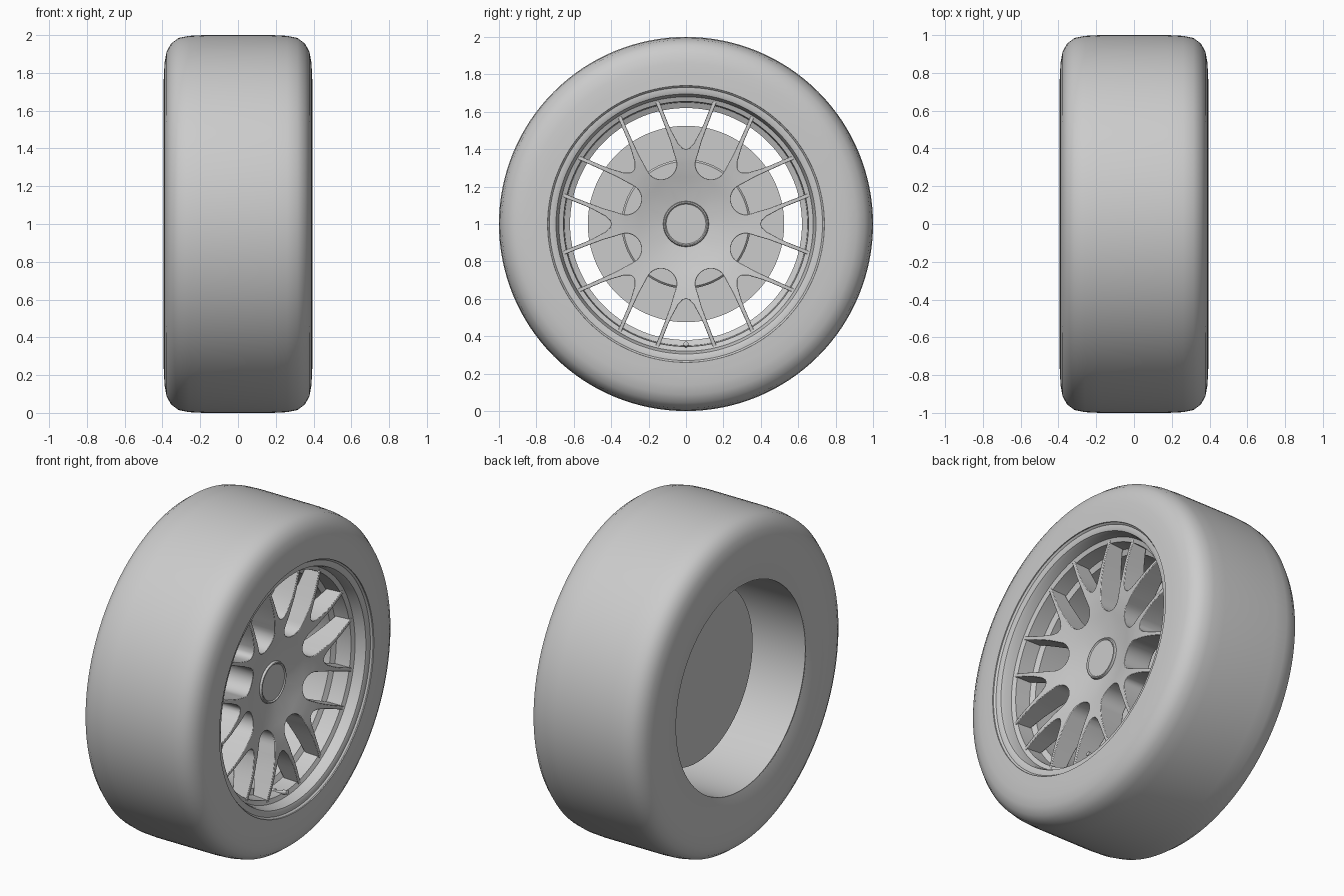
import bpy, bmesh, math
from mathutils import Vector, Matrix

if "Cube" in bpy.data.objects:
    bpy.data.objects.remove(bpy.data.objects["Cube"])

CZ = 1.0  # axle height; the axle runs along x, outer face towards +x


def finish(bm, name, angle=35):
    bmesh.ops.recalc_face_normals(bm, faces=bm.faces)
    me = bpy.data.meshes.new(name)
    bm.to_mesh(me)
    bm.free()
    ob = bpy.data.objects.new(name, me)
    ob.location = (0, 0, CZ)
    bpy.context.collection.objects.link(ob)
    bpy.ops.object.select_all(action='DESELECT')
    ob.select_set(True)
    bpy.context.view_layer.objects.active = ob
    bpy.ops.object.shade_smooth_by_angle(angle=math.radians(angle))
    return ob


def lathe(name, profile, steps=128, closed=True, angle=35):
    """Spin (x, radius) points round the x axis."""
    bm = bmesh.new()
    rings = []
    for x, r in profile:
        if r == 0:
            rings.append([bm.verts.new((x, 0, 0))] * steps)
        else:
            rings.append([bm.verts.new((x, r * math.cos(2 * math.pi * i / steps),
                                        r * math.sin(2 * math.pi * i / steps))) for i in range(steps)])
    pairs = list(zip(rings, rings[1:]))
    if closed:
        pairs.append((rings[-1], rings[0]))
    for a, b in pairs:
        for i in range(steps):
            j = (i + 1) % steps
            vs = list(dict.fromkeys((a[i], a[j], b[j], b[i])))
            if len(vs) > 2:
                bm.faces.new(vs)
    return finish(bm, name, angle)


# Tyre: rounded tread shoulders, nearly flat sidewalls
half = [(.394, .74), (.392, .80), (.388, .86), (.378, .912), (.355, .955), (.315, .985), (.26, .996), (.18, 1.0)]
lathe("tyre", [(-.368, .625), (-.395, .73)] + [(-x, r) for x, r in half]
      + [(0, 1.0)] + half[::-1] + [(.365, .738), (.34, .70), (.30, .70), (.25, .68), (.2, .65), (-.35, .65)])

# Rim: straight barrel with a stepped front lip
lathe("rim_barrel", [(-.367, .62), (.19, .62), (.205, .65), (.30, .655), (.31, .68),
                     (.355, .688), (.372, .695), (.378, .71), (.378, .73),
                     (.385, .735), (.39, .743), (.37, .745), (.34, .71), (.29, .70), (.21, .68), (.18, .65),
                     (-.36, .64)])

# Brake disc with raised hat
lathe("brake_disc", [(-.08, 0), (-.08, .525), (-.02, .525), (-.02, .345), (.04, .345), (.05, .335), (.05, 0)],
      closed=False)

# Centre cap with a shallow rounded edge
lathe("centre_cap", [(.04, 0), (.04, .115), (.23, .122), (.242, .118), (.244, .112), (.238, .106), (.238, 0)],
      steps=64, closed=False)


# Spoked centre: half of one Y as a flat strip between two edges, then mirrored and turned
def blend(r, table):
    """Smooth lookup of x by radius."""
    for (r0, x0), (r1, x1) in zip(table, table[1:]):
        if r <= r1:
            return x0 + (x1 - x0) * max(0, r - r0) / (r1 - r0)
    return table[-1][1]


FRONT = [(.1, .225), (.16, .236), (.22, .252), (.28, .27), (.34, .285), (.42, .30), (.50, .309), (.58, .312), (.69, .305)]
BACK = [(.1, .06), (.25, .09), (.35, .125), (.45, .16), (.55, .19), (.69, .22)]

mid = math.pi / 8
rad, tan = Vector((math.cos(mid), math.sin(mid))), Vector((math.sin(mid), -math.cos(mid)))
inner = [(.10, 0), (.16, 0), (.22, 0), (.25, 0), (.28, 0), (.305, 0), (.33, 0), (.352, 0), (.375, 0),
         (.40, 0), (.405, .017), (.43, .041), (.50, .079), (.545, .099), (.60, .121), (.667, .148)]
outer = [rad * .10, rad * .18]
for i in range(7):  # round bottom of the window
    a = math.radians(15 * i)
    outer.append(rad * (.345 - .08 * math.cos(a)) + tan * .082 * math.sin(a))
outer += [(.375, .064), (.405, .073), (.44, .083), (.50, .105), (.545, .122), (.60, .143), (.657, .166)]

bm = bmesh.new()
N = 5
for k in range(8):
    for side in (1, -1):
        turn = Matrix.Rotation(k * math.pi / 4, 2)
        grid = []
        for p, q in zip(inner, outer):
            row = []
            for j in range(N + 1):
                v = Vector(p).lerp(Vector(q), j / N)
                w = turn @ Vector((v.x, v.y * side))
                row.append(bm.verts.new((blend(w.length, FRONT), w.x, w.y)))
            grid.append(row)
        for a, b in zip(grid, grid[1:]):
            for j in range(N):
                bm.faces.new((a[j], a[j + 1], b[j + 1], b[j]))
bmesh.ops.remove_doubles(bm, verts=bm.verts, dist=1e-4)
bmesh.ops.recalc_face_normals(bm, faces=bm.faces)
ext = bmesh.ops.extrude_face_region(bm, geom=bm.faces[:], use_keep_orig=True)
for v in ext["geom"]:
    if isinstance(v, bmesh.types.BMVert):
        v.co.x = blend(math.hypot(v.co.y, v.co.z), BACK)
spokes = finish(bm, "spokes")
bev = spokes.modifiers.new("soft_edges", 'BEVEL')
bev.width = .006
bev.segments = 2
bev.limit_method = 'ANGLE'
bev.angle_limit = math.radians(50)

# Valve stem at the bottom of the rim
valve = lathe("valve_stem", [(0, 0), (0, .016), (.03, .016), (.035, .010), (.085, .010), (.085, .013),
                             (.115, .013), (.12, 0)], steps=20, closed=False)
valve.location = (.22, 0, CZ - .665)
valve.rotation_euler = (0, math.radians(-12), 0)
